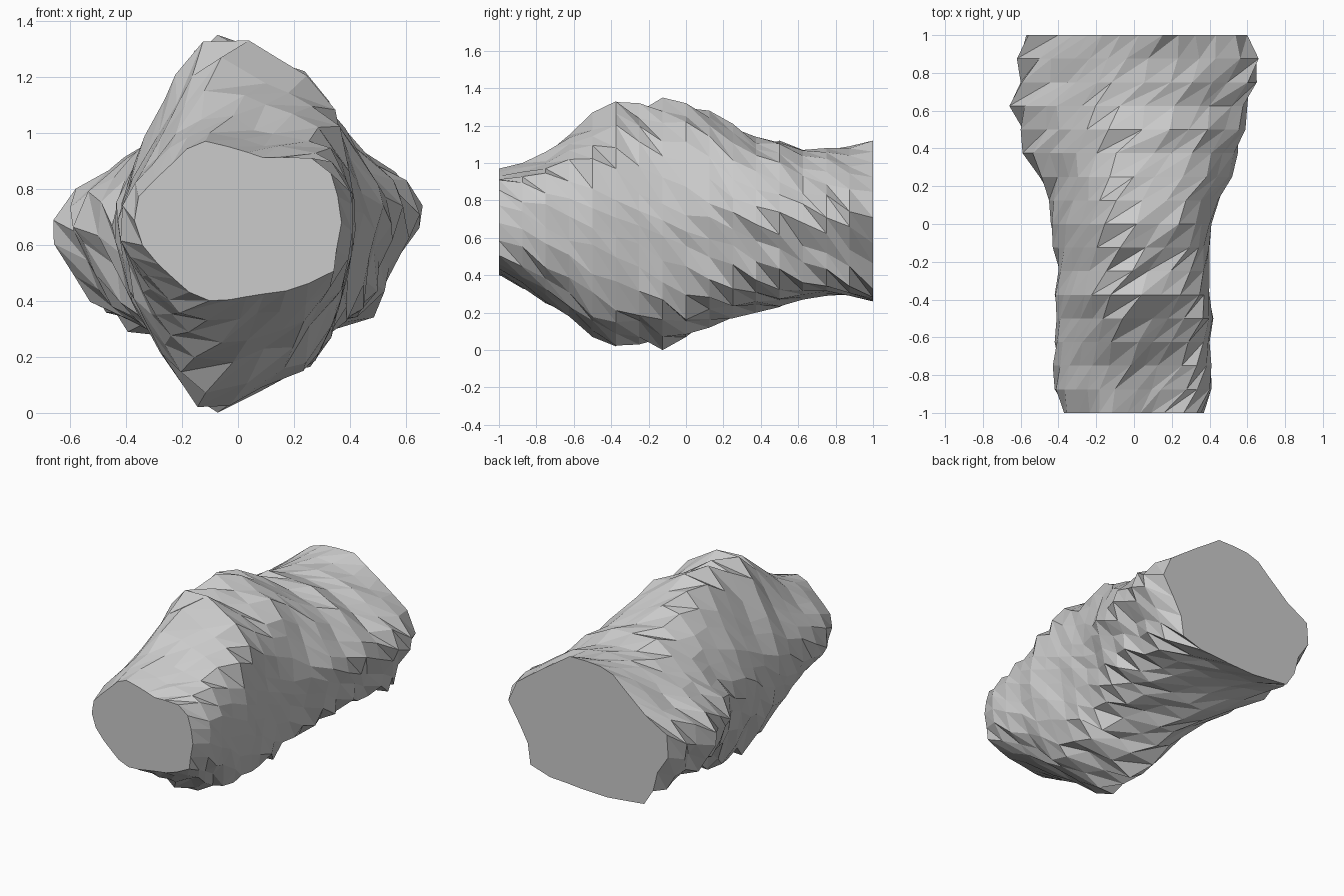
import bpy, bmesh, math, random
from mathutils import Vector

if "Cube" in bpy.data.objects:
    bpy.data.objects.remove(bpy.data.objects["Cube"])

random.seed(11)
N, ROWS = 26, 17          # points per ring, rings along y
CZ = 0.68                 # height of the core axis
TWIST = 0.55              # clockwise turn per ring, in segments

# Key cross-sections (x, z), counter-clockwise seen from the front
FRONT = [(.37, .68), (.37, .73), (.33, .86), (.26, .91), (.08, .91), (0, .94), (-.10, .97),
         (-.17, .95), (-.35, .78), (-.37, .65), (-.30, .55), (-.15, .41), (-.07, .40),
         (.20, .44), (.34, .50)]
MID = [(.41, .70), (.37, 1.03), (.26, 1.18), (.08, 1.26), (-.02, 1.34), (-.11, 1.35),
       (-.22, 1.18), (-.30, 1.0), (-.40, .80), (-.43, .65), (-.38, .42), (-.23, .14),
       (-.16, .03), (-.07, .01), (.03, .05), (.13, .13), (.29, .16), (.36, .35)]
BACK = [(.60, .68), (.57, .82), (.36, .98), (.13, 1.13), (-.14, 1.11), (-.40, .89), (-.60, .78),
        (-.59, .60), (-.49, .50), (-.49, .41), (-.43, .29), (-.14, .26), (.43, .29), (.46, .50)]

# Outline extents of every ring from front to back
LEFT = [-.37, -.42, -.43, -.42, -.41, -.42, -.40, -.43, -.44, -.45, -.50, -.59, -.60, -.66, -.60, -.62, -.57]
RIGHT = [.37, .41, .41, .40, .42, .40, .40, .40, .41, .45, .52, .55, .59, .60, .65, .66, .60]
TOP = [.97, 1.0, 1.06, 1.15, 1.27, 1.33, 1.32, 1.35, 1.32, 1.28, 1.21, 1.14, 1.12, 1.07, 1.08, 1.09, 1.12]
BOTTOM = [.40, .33, .25, .18, .07, .02, .03, 0, .07, .12, .17, .20, .23, .27, .29, .29, .26]


def ray_radius(poly, a):
    """Distance from the core axis to the section outline at angle a."""
    d = Vector((math.cos(a), math.sin(a)))
    for i, p in enumerate(poly):
        p = Vector((p[0], p[1] - CZ))
        q = Vector(poly[(i + 1) % len(poly)]) - Vector((0, CZ))
        e = q - p
        den = d.cross(e)
        if abs(den) < 1e-9:
            continue
        t, s = p.cross(e) / den, p.cross(d) / den
        if t > 0 and -1e-6 <= s <= 1 + 1e-6:
            return t
    return 0.4


def ring(j):
    y = -1 + 2 * j / (ROWS - 1)
    if y < -.15:
        a, b, t = FRONT, MID, (y + 1) / .85
    else:
        a, b, t = MID, BACK, (y + .15) / 1.15
    rough = .3 if j in (0, ROWS - 1) else 1
    pts = []
    for i in range(N):
        ang = 2 * math.pi * (i - TWIST * j + rough * random.uniform(-.25, .25)) / N
        r = (1 - t) * ray_radius(a, ang) + t * ray_radius(b, ang)
        # fuller shoulders between the key sections, plus fine chipping
        r *= 1 + .12 * t * (1 - t) * math.sin(2 * ang) ** 2
        r *= 1 + rough * random.uniform(-.025, .025)
        pts.append([r * math.cos(ang), r * math.sin(ang)])
    # fit the ring to its outline extents
    xs, zs = [p[0] for p in pts], [p[1] for p in pts]
    fx = {False: LEFT[j] / min(xs), True: RIGHT[j] / max(xs)}
    fz = {False: (BOTTOM[j] - CZ) / min(zs), True: (TOP[j] - CZ) / max(zs)}
    return [(x * fx[x > 0], y, CZ + z * fz[z > 0]) for x, z in pts]


bm = bmesh.new()
rings = [[bm.verts.new(p) for p in ring(j)] for j in range(ROWS)]

# Faceted skin, split along the twist direction
for r0, r1 in zip(rings, rings[1:]):
    for i in range(N):
        k = (i + 1) % N
        bm.faces.new((r0[k], r0[i], r1[i]))
        bm.faces.new((r0[k], r1[i], r1[k]))

# Flat cut ends
bm.faces.new(rings[0])
bm.faces.new(rings[-1])
bmesh.ops.recalc_face_normals(bm, faces=bm.faces)

mesh = bpy.data.meshes.new("rock_segment")
bm.to_mesh(mesh)
bm.free()
rock = bpy.data.objects.new("rock_segment", mesh)
bpy.context.collection.objects.link(rock)
